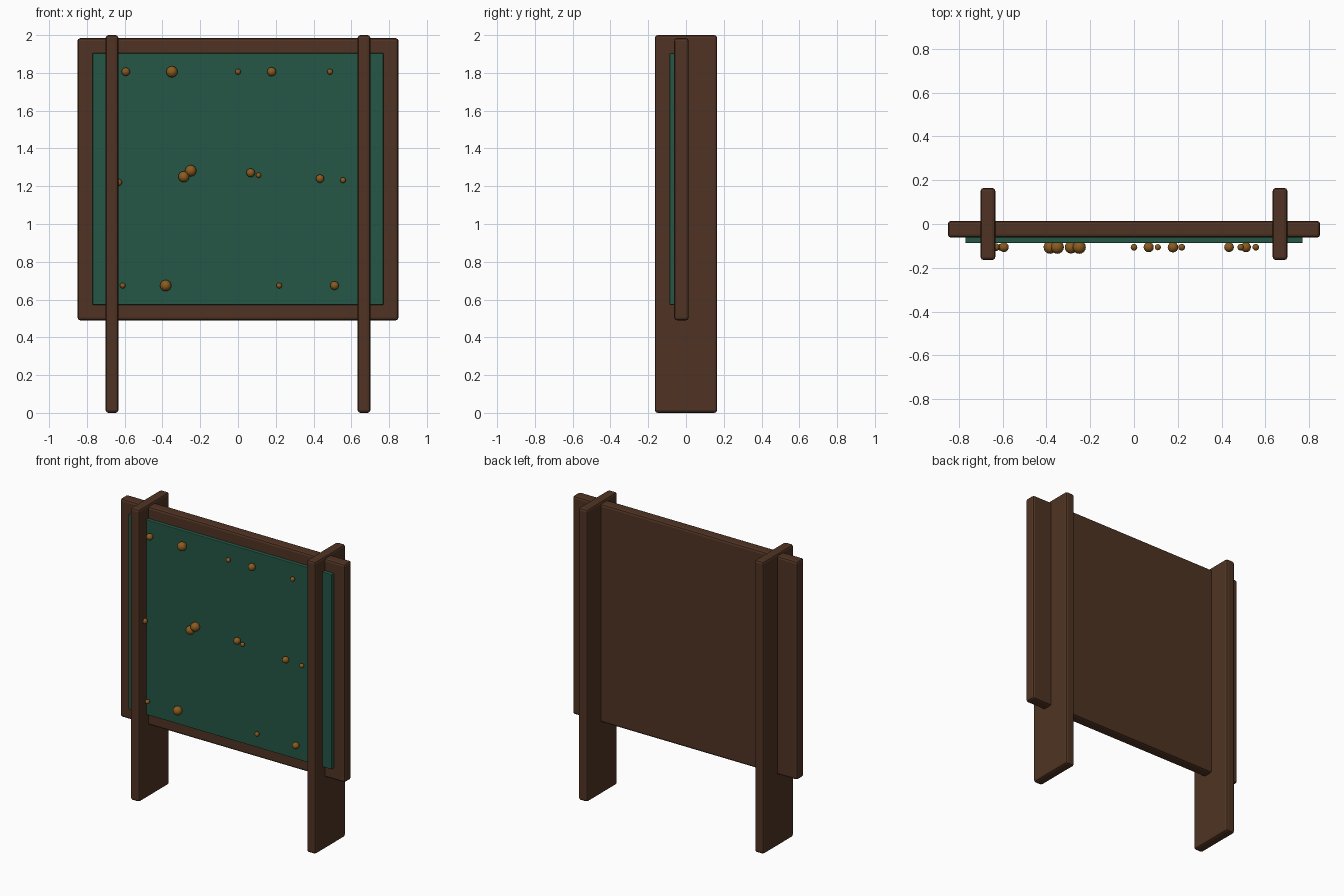
import bpy

if "Cube" in bpy.data.objects:
    bpy.data.objects.remove(bpy.data.objects["Cube"])


def material(name, rgb):
    m = bpy.data.materials.new(name)
    m.diffuse_color = (*rgb, 1)
    m.use_nodes = True
    m.node_tree.nodes["Principled BSDF"].inputs["Base Color"].default_value = m.diffuse_color
    return m


wood = material("dark wood", (0.080, 0.034, 0.017))
felt = material("green felt", (0.018, 0.095, 0.062))
brass = material("brass", (0.26, 0.105, 0.014))


def box(name, lo, hi, mat, bevel):
    """Bevelled box between two corners."""
    bpy.ops.mesh.primitive_cube_add(size=1, location=[(a + b) / 2 for a, b in zip(lo, hi)])
    ob = bpy.context.object
    ob.name = name
    ob.scale = [b - a for a, b in zip(lo, hi)]
    bpy.ops.object.transform_apply(location=False, rotation=False, scale=True)
    ob.data.materials.append(mat)
    mod = ob.modifiers.new("rounded edges", 'BEVEL')
    mod.width = bevel
    mod.segments = 2
    return ob


# Backing board and green pin surface
box("backing_board", (-0.85, -0.0625, 0.49), (0.85, 0.0145, 1.984), wood, 0.015)
box("felt_panel", (-0.77, -0.087, 0.572), (0.77, -0.05, 1.905), felt, 0.004)

# Upright posts
for side, x in (("left", -0.667), ("right", 0.667)):
    box(side + "_post", (x - 0.034, -0.165, 0), (x + 0.034, 0.165, 2), wood, 0.015)

# Pin heads: x, z, radius
pins = [
    (-0.594, 1.806, 0.022), (-0.35, 1.806, 0.030), (0.0, 1.806, 0.015),
    (0.178, 1.806, 0.024), (0.487, 1.806, 0.015),
    (-0.632, 1.22, 0.018), (-0.287, 1.25, 0.029), (-0.25, 1.282, 0.030),
    (0.067, 1.271, 0.023), (0.109, 1.258, 0.014), (0.434, 1.24, 0.022),
    (0.556, 1.232, 0.015),
    (-0.611, 0.674, 0.015), (-0.383, 0.674, 0.030), (0.218, 0.674, 0.015),
    (0.511, 0.674, 0.023),
]
for i, (x, z, r) in enumerate(pins, 1):
    bpy.ops.mesh.primitive_uv_sphere_add(segments=16, ring_count=8, radius=r,
                                         location=(x, -0.106, z))
    pin = bpy.context.object
    pin.name = f"pin_head_{i}"
    pin.data.materials.append(brass)
    bpy.ops.object.shade_smooth()
